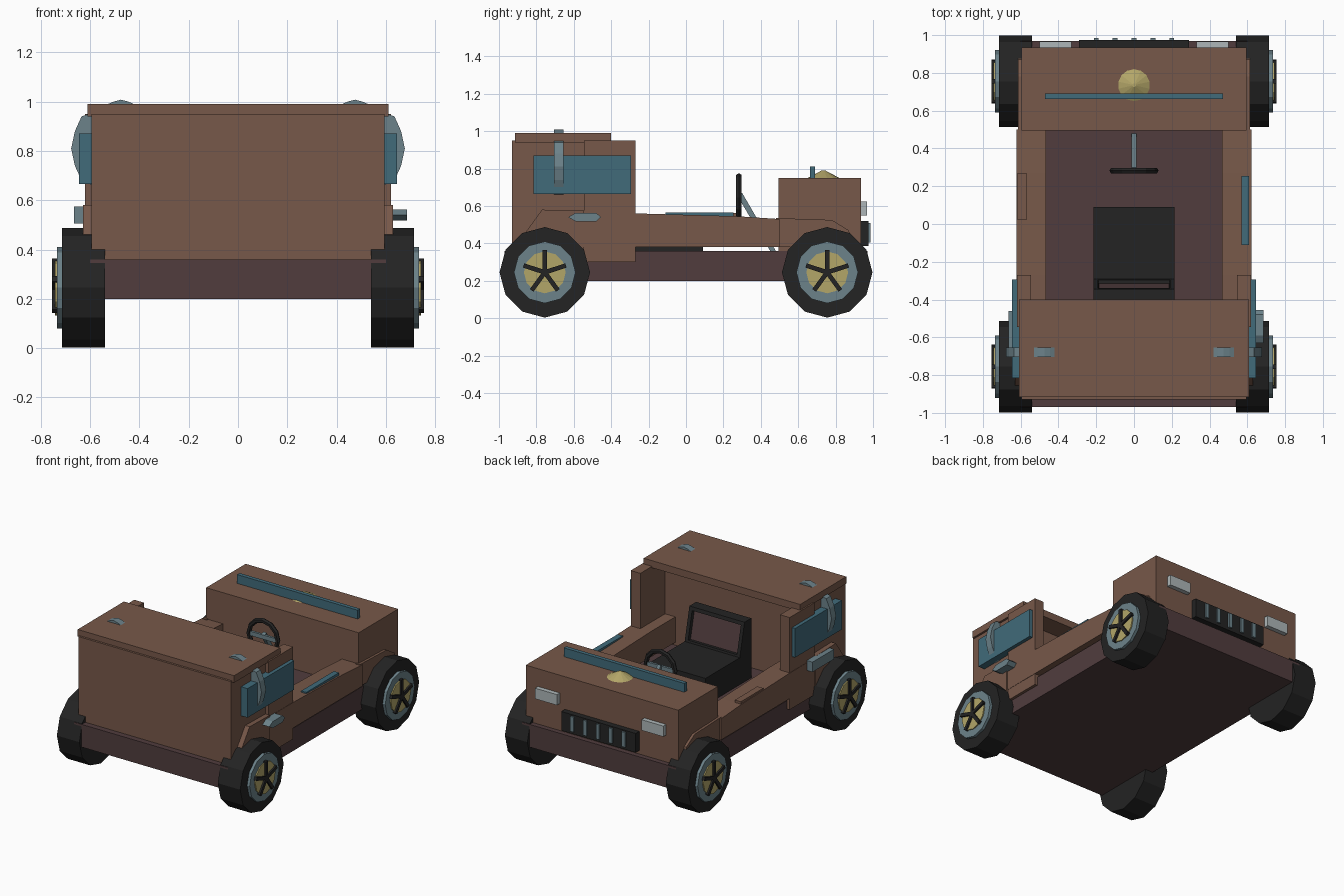
import bpy, bmesh, math
from mathutils import Vector, Matrix

if "Cube" in bpy.data.objects:
    bpy.data.objects.remove(bpy.data.objects["Cube"])


def material(name, rgb):
    m = bpy.data.materials.new(name)
    m.diffuse_color = (*rgb, 1)
    m.use_nodes = True
    m.node_tree.nodes["Principled BSDF"].inputs["Base Color"].default_value = m.diffuse_color
    return m


BROWN = material("brown paint", (0.185, 0.098, 0.067))
PLUM = material("dark plum", (0.082, 0.046, 0.048))
BLACK = material("black rubber", (0.017, 0.017, 0.017))
TEAL = material("teal glass", (0.052, 0.145, 0.195))
STEEL = material("blue grey metal", (0.15, 0.225, 0.255))
GOLD = material("pale gold", (0.45, 0.38, 0.14))
LIGHT = material("light grey", (0.42, 0.47, 0.48))


def finish(name, bm, *mats):
    bmesh.ops.recalc_face_normals(bm, faces=bm.faces)
    me = bpy.data.meshes.new(name)
    bm.to_mesh(me)
    bm.free()
    for m in mats:
        me.materials.append(m)
    ob = bpy.data.objects.new(name, me)
    bpy.context.collection.objects.link(ob)
    return ob


def prism(name, pts, axis, a, b, mat):
    """Extrude a 2D outline along x (outline yz) or y (outline xz)."""
    put = (lambda p, t: (t, p[0], p[1])) if axis == 'x' else (lambda p, t: (p[0], t, p[1]))
    bm = bmesh.new()
    lo = [bm.verts.new(put(p, a)) for p in pts]
    hi = [bm.verts.new(put(p, b)) for p in pts]
    bm.faces.new(lo)
    bm.faces.new(hi)
    n = len(pts)
    for i in range(n):
        j = (i + 1) % n
        bm.faces.new((lo[i], lo[j], hi[j], hi[i]))
    return finish(name, bm, mat)


def box(name, x0, x1, y0, y1, z0, z1, mat):
    return prism(name, [(y0, z0), (y1, z0), (y1, z1), (y0, z1)], 'x', x0, x1, mat)


def disc(name, r0, r1, n, a, b, c, mat, turn=0.0):
    """Cone or cylinder along x from a (radius r0) to b (radius r1), c = (y, z)."""
    bm = bmesh.new()
    rot = Matrix.Rotation(math.pi / 2, 4, 'Y') @ Matrix.Rotation(turn, 4, 'Z')
    bmesh.ops.create_cone(bm, cap_ends=True, segments=n, radius1=r0, radius2=r1, depth=b - a,
                          matrix=Matrix.Translation(((a + b) / 2, *c)) @ rot)
    return finish(name, bm, mat)


def mirrored(s, a, b):
    return (a, b) if s > 0 else (-b, -a)


# Chassis and main body blocks
box("chassis", -0.6, 0.6, -0.97, 0.97, 0.2, 0.36, PLUM)
box("cab_block", -0.595, 0.595, -0.93, -0.545, 0.36, 0.95, BROWN)
box("cab_roof", -0.61, 0.61, -0.915, -0.40, 0.94, 0.99, BROWN)
box("hood", -0.595, 0.595, 0.495, 0.935, 0.36, 0.75, BROWN)

for s, side in ((1, "right"), (-1, "left")):
    # Pillars, rear fenders, side rails
    box(side + "_pillar", *mirrored(s, 0.545, 0.62), -0.545, -0.27, 0.30, 0.95, BROWN)
    prism(side + "_cab_fender", [(-0.90, 0.38), (-0.85, 0.47), (-0.77, 0.58), (-0.545, 0.575),
                                 (-0.545, 0.30), (-0.7, 0.30)],
          'x', *mirrored(s, 0.58, 0.63), BROWN)
    prism(side + "_rail", [(-0.545, 0.38), (0.5, 0.38), (0.5, 0.53), (0.27, 0.545), (-0.27, 0.56),
                           (-0.545, 0.56)],
          'x', *mirrored(s, 0.465, 0.622), BROWN)
    prism(side + "_hood_fender", [(0.48, 0.38), (0.9, 0.38), (0.87, 0.47), (0.78, 0.525), (0.48, 0.535)],
          'x', *mirrored(s, 0.58, 0.613), BROWN)

    # Side window and the arched handles on side and roof
    box(side + "_window", *mirrored(s, 0.59, 0.645), -0.815, -0.295, 0.665, 0.87, TEAL)
    prism(side + "_side_handle", [(s * x, z) for x, z in ((0.59, 0.66), (0.635, 0.68), (0.662, 0.74),
          (0.677, 0.81), (0.662, 0.88), (0.635, 0.94), (0.59, 0.955))], 'y', -0.705, -0.655, STEEL)
    prism(side + "_roof_handle", [(s * x, z) for x, z in ((0.41, 0.985), (0.445, 1.0), (0.475, 1.008),
          (0.505, 1.0), (0.54, 0.985))], 'y', -0.705, -0.655, STEEL)

    # Headlights
    box(side + "_headlight", *mirrored(s, 0.33, 0.50), 0.93, 0.967, 0.55, 0.625, LIGHT)

    # Wheels
    for yc, end in ((-0.755, "cab"), (0.755, "hood")):
        n = side + "_" + end
        c = (yc, 0.245)
        disc(n + "_tyre", 0.242, 0.242, 12, *mirrored(s, 0.54, 0.715), c, BLACK)
        disc(n + "_rim", 0.165, 0.165, 12, *mirrored(s, 0.70, 0.735), c, STEEL)
        disc(n + "_hub", 0.112, 0.112, 12, *mirrored(s, 0.72, 0.743), c, GOLD)
        bm = bmesh.new()
        for k in range(5):
            spin = Matrix.Rotation(k * math.tau / 5, 4, 'X')
            bmesh.ops.create_cube(bm, size=1, matrix=Matrix.Translation((s * 0.745, *c)) @ spin
                                  @ Matrix.Translation((0, 0, 0.058))
                                  @ Matrix.Diagonal((0.02, 0.024, 0.122, 1)))
        finish(n + "_spokes", bm, BLACK)

# Trim on the rails and door handles
box("right_rail_trim", 0.57, 0.61, -0.11, 0.255, 0.53, 0.565, TEAL)
box("left_rail_trim", -0.617, -0.57, 0.02, 0.27, 0.53, 0.562, BROWN)
box("left_step_box", -0.665, -0.62, -0.70, -0.46, 0.505, 0.575, STEEL)
prism("right_door_handle", [(-0.63, 0.54), (-0.59, 0.517), (-0.48, 0.517), (-0.455, 0.54),
                            (-0.48, 0.563), (-0.59, 0.563)], 'x', 0.62, 0.685, STEEL)

# Windscreen bar, hood dome
box("windscreen_bar", -0.47, 0.47, 0.662, 0.69, 0.745, 0.812, TEAL)
bm = bmesh.new()
bmesh.ops.create_cone(bm, cap_ends=True, segments=14, radius1=0.095, radius2=0.01, depth=0.045,
                      matrix=Matrix.Translation((0, 0.735, 0.767)))
finish("hood_dome", bm, GOLD)

# Grille
box("grille", -0.29, 0.29, 0.93, 0.975, 0.385, 0.52, BLACK)
for i in range(5):
    x = -0.2 + i * 0.1
    box("grille_bar_%d" % (i + 1), x - 0.013, x + 0.013, 0.95, 0.986, 0.405, 0.51, STEEL)

# Seat: cushion and a leaning back with a sunken panel
box("seat_cushion", -0.215, 0.215, -0.42, 0.09, 0.36, 0.55, BLACK)
back = prism("seat_back", [(-0.29, 0.54), (-0.345, 0.78), (-0.42, 0.78), (-0.42, 0.54)],
             'x', -0.215, 0.215, BLACK)
back.data.materials.append(PLUM)
bm = bmesh.new()
bm.from_mesh(back.data)
front = max(bm.faces, key=lambda f: f.normal.y)
bmesh.ops.inset_region(bm, faces=[front], thickness=0.035)
bmesh.ops.inset_region(bm, faces=[front], thickness=0.006, depth=-0.02)
front.material_index = 1
bm.to_mesh(back.data)
bm.free()

# Steering wheel ring, crossbar and column
bm = bmesh.new()
N, M = 12, 6
rings = []
for i in range(N):
    a = math.tau * i / N
    d = Vector((math.sin(a), 0, math.cos(a)))
    rings.append([bm.verts.new(Vector((0, 0.283, 0.645)) + d * (0.113 + 0.017 * math.cos(math.tau * j / M))
                               + Vector((0, 0.017 * math.sin(math.tau * j / M), 0))) for j in range(M)])
for i in range(N):
    p, q = rings[i], rings[(i + 1) % N]
    for j in range(M):
        k = (j + 1) % M
        bm.faces.new((p[j], p[k], q[k], q[j]))
finish("steering_wheel", bm, BLACK)
box("steering_crossbar", -0.105, 0.105, 0.275, 0.292, 0.63, 0.66, STEEL)
prism("steering_column", [(0.283, 0.66), (0.30, 0.67), (0.48, 0.36), (0.45, 0.36), (0.283, 0.64)],
      'x', -0.013, 0.013, STEEL)
